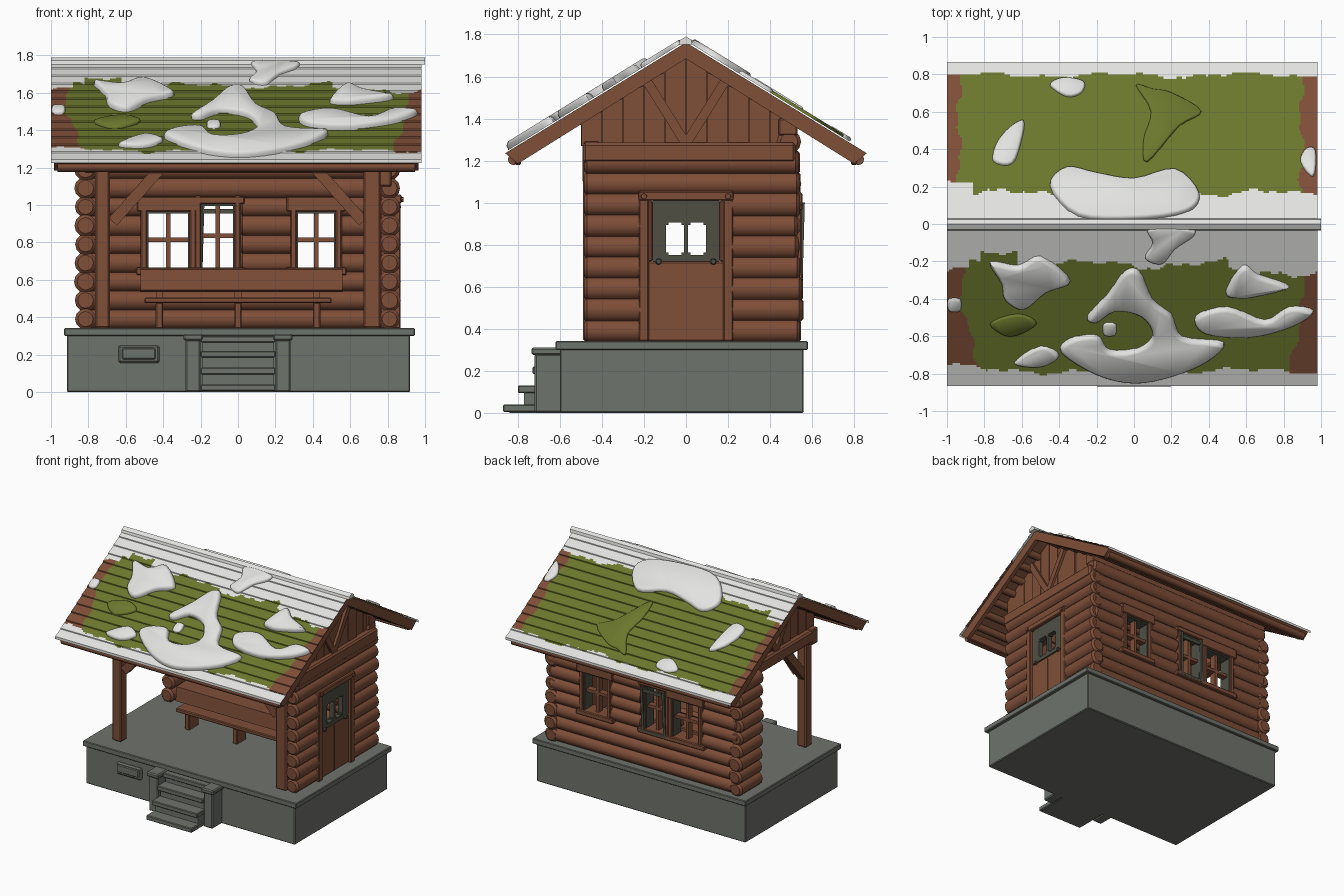
import bpy, bmesh, math, random
from mathutils import Vector

if "Cube" in bpy.data.objects:
    bpy.data.objects.remove(bpy.data.objects["Cube"])
random.seed(4)

def mat(name, rgb):
    m = bpy.data.materials.new(name)
    m.diffuse_color = [((c / 255 + 0.055) / 1.055) ** 2.4 for c in rgb] + [1]
    m.use_nodes = True
    m.node_tree.nodes["Principled BSDF"].inputs["Base Color"].default_value = m.diffuse_color
    return m

WOOD = mat("brown wood", (126, 78, 56))
STONE = mat("grey stone", (111, 115, 108))
SNOW = mat("white snow", (226, 226, 224))
MOSS = mat("green moss", (107, 119, 45))
IRON = mat("dark grey metal", (78, 79, 68))

def finish(name, bm, mats, recalc=True, smooth=None):
    if recalc:
        bmesh.ops.recalc_face_normals(bm, faces=bm.faces)
    me = bpy.data.meshes.new(name)
    bm.to_mesh(me)
    bm.free()
    ob = bpy.data.objects.new(name, me)
    bpy.context.collection.objects.link(ob)
    for m in mats:
        me.materials.append(m)
    if smooth:
        bpy.context.view_layer.objects.active = ob
        ob.select_set(True)
        bpy.ops.object.shade_smooth_by_angle(angle=math.radians(smooth))
        ob.select_set(False)
    return ob

def box(name, x0, x1, y0, y1, z0, z1, m=WOOD, bev=0.006):
    bm = bmesh.new()
    bmesh.ops.create_cube(bm, size=1)
    for v in bm.verts:
        v.co = ((x0 + x1) / 2 + v.co.x * (x1 - x0), (y0 + y1) / 2 + v.co.y * (y1 - y0),
                (z0 + z1) / 2 + v.co.z * (z1 - z0))
    if bev:
        bmesh.ops.bevel(bm, geom=bm.edges[:], offset=bev, segments=1, affect='EDGES')
    return finish(name, bm, [m])

def tube(name, p, q, rings, n, m=WOOD, flat=(1, 1), smooth=None, turn=0):
    # rings: (distance from p, radius) along the axis p-q
    p, q = Vector(p), Vector(q)
    d = (q - p).normalized()
    up = Vector((0, 0, 1)) if abs(d.z) < 0.95 else Vector((0, 1, 0))
    a = d.cross(up).normalized()
    b = a.cross(d)
    bm = bmesh.new()
    loops = []
    for t, r in rings:
        loops.append([bm.verts.new(p + d * t + a * (r * flat[0] * math.cos(2 * math.pi * (i + turn) / n))
                      + b * (r * flat[1] * math.sin(2 * math.pi * (i + turn) / n))) for i in range(n)])
    for l0, l1 in zip(loops, loops[1:]):
        for i in range(n):
            bm.faces.new((l0[i], l0[(i + 1) % n], l1[(i + 1) % n], l1[i]))
    bm.faces.new(loops[0])
    bm.faces.new(loops[-1])
    return finish(name, bm, [m], smooth=smooth)

def log(name, p, q, r=0.055):
    L = (Vector(q) - Vector(p)).length
    r *= random.uniform(0.96, 1.08)
    tube(name, p, q, [(0, r * .72), (0.015, r), (L - 0.015, r), (L, r * .72)], 12, smooth=40)

def beam(name, p, q, w, h, m=WOOD):
    L = (Vector(q) - Vector(p)).length
    k = math.sqrt(0.5)
    tube(name, p, q, [(0, 1), (L, 1)], 4, m, flat=(w * k, h * k), turn=0.5)

def prism(name, x0, x1, prof, m=WOOD):
    bm = bmesh.new()
    a = [bm.verts.new((x0, y, z)) for y, z in prof]
    b = [bm.verts.new((x1, y, z)) for y, z in prof]
    n = len(prof)
    bm.faces.new(a)
    bm.faces.new(b)
    for i in range(n):
        bm.faces.new((a[i], a[(i + 1) % n], b[(i + 1) % n], b[i]))
    return finish(name, bm, [m])

def roof_z(y):
    return 1.768 - 0.615 * abs(y)

# stone base, slab and stairs
box("stone_base", -.915, .92, -.6, .56, 0, .31, STONE, .006)
box("floor_slab", -.93, .945, -.62, .58, .3, .342, STONE, .005)
for s in (-1, 1):
    box("stair_pillar", s * .24 - .04, s * .24 + .04, -.72, -.58, 0, .28, STONE, .008)
    box("stair_pillar_cap", s * .24 - .052, s * .24 + .052, -.735, -.58, .275, .31, STONE, .008)
for y, z in ((-.87, .04), (-.8, .13), (-.73, .22), (-.665, .3)):
    box("stair_tread", -.2, .2, y, -.59, z - .035, z, STONE, .005)
    box("stair_riser", -.19, .19, y + .03, -.59, 0, z - .02, STONE, 0)
box("base_plaque", -.64, -.42, -.616, -.59, .155, .25, STONE, .01)
box("base_plaque_panel", -.62, -.44, -.622, -.6, .175, .235, STONE, .006)

# back wall logs, split around the window openings
for i in range(10):
    z = .39 + .1 * i
    e = random.uniform(-.02, .01)
    spans = [(-.84 - e, .84 + e)]
    if 3 <= i <= 6:
        spans = [(-.84 - e, -.5), (.01, .3), (.54, .84 + e)]
    for a, b in spans:
        log("back_wall_log", (a, .49, z), (b, .49, z))
box("back_wall_plate", -.84, .84, .44, .53, 1.32, 1.4)

# windows in the back wall
def window(x0, x1, z0, z1):
    f = .025
    y0, y1 = .425, .55
    for a, b in ((x0 - f, x0 + .008), (x1 - .008, x1 + f)):
        box("window_jamb", a, b, y0, y1, z0 - .02, z1 + .04)
    box("window_sill", x0 - .05, x1 + .05, y0 - .01, y1 + .005, z0 - .035, z0 + .005)
    box("window_header", x0 - .045, x1 + .045, y0, y1 + .005, z1 - .005, 1.045)
    c, h = (x0 + x1) / 2, (z0 + z1) / 2
    for a, b in ((x0 + .004, x0 + .016), (x1 - .016, x1 - .004)):
        box("window_sash", a, b, .44, .535, z0, z1, IRON, 0)
    box("window_sash_top", x0, x1, .44, .535, z1 - .015, z1, IRON, 0)
    box("window_mullion", c - .012, c + .012, .465, .515, z0, z1, WOOD, 0)
    box("window_crossbar", x0, x1, .465, .515, h - .012, h + .012, WOOD, 0)
window(-.495, -.25, .66, .97)
window(-.205, -.01, .66, 1.01)
window(.305, .53, .66, .97)
# loose shutter frame on the back of the middle window
for x in (-.2, -.01):
    beam("loose_window_bar", (x, .545, .64), (x + .01, .555, 1.0), .02, .02, IRON)
box("loose_window_rail", -.21, .01, .54, .556, .955, .98, IRON, 0)
box("loose_window_lower_rail", -.21, .01, .54, .556, .64, .66, IRON, 0)

# right wall logs around the door, and the short left wall
for i in range(9):
    z = .39 + .1 * i
    e = random.uniform(-.015, .01)
    spans = [(-.485, -.2), (.2, .545 + e)] if i < 7 else [(-.485, .545 + e)]
    for a, b in spans:
        log("right_wall_log", (.81, a, z), (.81, b, z), .057)
    log("left_wall_log", (-.815, .27 + e, z), (-.815, .55 + e, z), .058)

# door
box("door", .81, .845, -.19, .19, .34, .72)
box("door_centre_seam", .84, .851, -.004, .004, .35, .7, WOOD, 0)
for a, b, c, d in ((-.19, -.16, .72, 1.01), (.16, .19, .72, 1.01)):
    box("door_upper_side", .81, .845, a, b, c, d)
for a, b, c, d in ((-.16, -.095, .72, 1.01), (.095, .16, .72, 1.01), (-.1, .1, .72, .75),
                   (-.1, .1, .905, 1.01), (-.01, .01, .75, .905)):
    box("door_window_panel", .81, .85, a, b, c, d, IRON, 0)
for sy in (-1, 1):
    for z in (.752, .903):
        for y in (.012, .093):
            beam("door_window_corner", (.812, sy * y, z), (.848, sy * y, z), .02, .02, IRON)
    box("door_frame_side", .76, .87, sy * .2 - .024, sy * .2 + .024, .34, 1.03)
    tube("door_stud", (.86, sy * .2, 1.03), (.885, sy * .2, 1.03), [(0, .017), (.025, .013)], 8)
    tube("door_hinge_stud", (.845, sy * .13, .72), (.865, sy * .13, .72), [(0, .016), (.02, .012)], 8, IRON)
box("door_header", .76, .875, -.225, .225, 1.01, 1.055)

# posts, beams and braces of the porch
box("left_front_post", -.765, -.685, -.49, -.41, .34, 1.2, bev=.01)
box("right_front_post", .67, .765, -.49, -.4, .34, 1.4, bev=.01)
box("right_front_board", .755, .82, -.493, -.45, 1.1, 1.4)
box("front_beam", -.82, .84, -.485, -.41, 1.17, 1.29)
for s in (-1, 1):
    gx = .8 if s > 0 else -.75
    beam("front_brace", (s * .67, -.45, .91), (s * .42, -.45, 1.19), .06, .06)
    box("gable_beam", gx - .07, gx + .07, -.49, .52, 1.19, 1.285, bev=.012)
    # gable planks over a backing board, with a V brace
    prism("gable_backing", gx - .012, gx + .012, [(-.5, 1.27), (.5, 1.27), (.5, 1.42), (0, 1.725), (-.5, 1.42)])
    for j in range(-5, 5):
        y0, y1 = j * .1 + .002, j * .1 + .098
        x = gx + random.uniform(-.006, .006)
        prism("gable_plank", x - .025, x + .025, [(y0, 1.27), (y1, 1.27), (y1, roof_z(y1) - .04), (y0, roof_z(y0) - .04)])
    for t in (-1, 1):
        beam("gable_v_brace", (gx + s * .035, 0, 1.28), (gx + s * .035, t * .2, 1.6), .03, .045)
beam("left_side_brace", (-.725, -.43, .9), (-.725, -.17, 1.21), .06, .06)

# bench on the porch
box("bench_seat", -.5, .5, -.07, .1, .475, .505)
prism("bench_back", -.52, .56, [(-.04, .545), (-.02, .535), (.12, .635), (.1, .66), (-.03, .655)])
for x in (-.42, 0, .42):
    box("bench_leg", x - .02, x + .02, -.04, .08, .34, .48)
    beam("bench_back_support", (x, .06, .48), (x, .09, .62), .035, .03)

# roof deck, purlins, barge boards and eaves
for s in (-1, 1):
    prism("roof_deck", -.985, .965, [(0, 1.762), (s * .86, roof_z(.86) - .004), (s * .84, roof_z(.84) - .035), (0, 1.72)])
    for k in range(8):
        d = .12 + .1 * k
        z = roof_z(d) - .058
        tube("roof_purlin", (-.965, s * d, z), (.945, s * d, z), [(0, .028), (1.91, .028)], 8, smooth=50)
    for x in (-.985, .935):
        prism("barge_board", x, x + .03, [(0, 1.76), (s * .86, roof_z(.86) - .004), (s * .8, 1.185), (0, 1.685)])
    box("eave_board", -.95, .95, s * .8 - .015, s * .8 + .015, 1.18, 1.25)

# roof covering: overlapping planks, coloured by position (snow, moss, bare wood)
def roof_colour(x, y):
    d = abs(y)
    n = .018 * math.sin(9 * x + 1 + 2 * y) + .012 * math.sin(23 * x) + .006 * math.sin(61 * x)
    m = .012 * math.sin(19 * y) + .008 * math.sin(47 * y)
    if y < 0:
        ridge = .215 + n + (.04 if x > .5 or x < -.88 else 0) - (.07 if -.82 < x < -.62 else 0)
        if d < ridge or d > .785 + n * .6 - max(0, -x - .8) * .2:
            return 0
        if x < -.92 + m + max(0, d - .45) * .3 or x > .91 + m - max(0, d - .4) * .2:
            return 2
    else:
        if d < .165 + n * .8 + (.07 if x < -.86 else 0) or d > .795 + n * .6:
            return 0
        if x < -.935 + m or x > .895 + m:
            return 2
    return 1

for s in (-1, 1):
    rows, sub, cols = 13, 6, 200
    step = .865 / rows
    prof = [((r + k / sub) * step, .008 * k / sub) for r in range(rows) for k in range(sub + 1)]
    prof.append((.865, -.012))
    bm = bmesh.new()
    grid = [[bm.verts.new((-1 + 1.98 * c / cols, s * d, roof_z(d) + o)) for c in range(cols + 1)] for d, o in prof]
    for r in range(len(prof) - 1):
        for c in range(cols):
            q = [grid[r][c], grid[r][c + 1], grid[r + 1][c + 1], grid[r + 1][c]]
            f = bm.faces.new(q if s < 0 else q[::-1])
            f.normal_update()
            if f.normal.z < 0:
                f.normal_flip()
            ctr = f.calc_center_median()
            f.material_index = roof_colour(ctr.x, ctr.y)
    finish("roof_planks", bm, [SNOW, MOSS, WOOD], recalc=False)
prism("ridge_cap", -1, 1, [(-.035, 1.752), (-.03, 1.772), (0, 1.79), (.025, 1.775), (.03, 1.752)], SNOW)

# puffy drifts lying on the slopes: a smooth closed outline through points in top view
def drift(name, pts, m=SNOW, k=1.0):
    n, out = len(pts), []
    for i in range(n):
        p0, p1, p2, p3 = (Vector(pts[(i + j) % n]) for j in (-1, 0, 1, 2))
        for t in (0, .25, .5, .75):
            out.append(p1 + ((p2 - p0) * t + (2 * p0 - 5 * p1 + 4 * p2 - p3) * t ** 2
                             + (3 * p1 - p0 - 3 * p2 + p3) * t ** 3) * .5)
    bm = bmesh.new()
    f = bm.faces.new([bm.verts.new((p.x, p.y, roof_z(p.y) + .002)) for p in out])
    f.normal_update()
    if f.normal.z < 0:
        f.normal_flip()
    for th, h in ((.003, .02), (.007, .01), (.01, .006)):
        bmesh.ops.inset_individual(bm, faces=[f], thickness=th * k, depth=h * k)
    finish(name, bm, [m], recalc=False, smooth=60)

drift("snow_drift", [(-.77, -.2), (-.62, -.22), (-.5, -.17), (-.34, -.3), (-.47, -.36), (-.59, -.45), (-.69, -.4), (-.71, -.31)])
drift("snow_drift", [(-.25, -.49), (-.14, -.37), (-.05, -.25), (.03, -.25), (.1, -.4), (.2, -.48), (.26, -.6), (.48, -.63),
                     (.39, -.73), (.2, -.81), (0, -.845), (-.2, -.8), (-.39, -.68), (-.34, -.61), (-.2, -.59), (-.13, -.67),
                     (.02, -.66), (.1, -.59), (.04, -.49), (-.1, -.46), (-.2, -.52)])
drift("snow_drift", [(.33, -.49), (.5, -.44), (.7, -.51), (.83, -.44), (.96, -.46), (.85, -.54), (.62, -.6), (.38, -.58)])
drift("snow_drift", [(.49, -.36), (.58, -.22), (.67, -.27), (.83, -.33), (.66, -.38), (.56, -.39)])
drift("snow_drift", [(-.64, -.74), (-.5, -.65), (-.4, -.7), (-.5, -.76)], k=.7)
for x, y in ((-.13, -.56), (-.96, -.43)):
    drift("small_snow_patch", [(x - .03, y - .03), (x + .03, y - .03), (x + .03, y + .03), (x - .03, y + .03)], k=.5)
drift("back_ridge_drift", [(-.45, .2), (-.36, .3), (-.2, .27), (0, .24), (.22, .29), (.35, .16), (.28, .06), (0, .02), (-.3, .04)], k=.8)
drift("front_ridge_drift", [(.08, -.02), (.3, -.02), (.32, -.06), (.22, -.13), (.15, -.21), (.06, -.18), (.1, -.1)], k=.6)
drift("back_snow_patch", [(-.45, .74), (-.36, .68), (-.28, .7), (-.27, .76), (-.38, .78)], k=.5)
drift("back_snow_patch", [(-.75, .33), (-.65, .32), (-.6, .45), (-.59, .55), (-.67, .51), (-.74, .42)], k=.6)
drift("back_snow_patch", [(.89, .33), (.96, .25), (.97, .39), (.92, .4)], k=.5)
drift("moss_mound", [(.01, .74), (.1, .72), (.2, .7), (.36, .6), (.24, .52), (.07, .33), (.05, .45), (.09, .6)], MOSS, .4)
drift("moss_mound", [(-.77, -.53), (-.62, -.48), (-.52, -.53), (-.66, -.6)], MOSS, .5)
